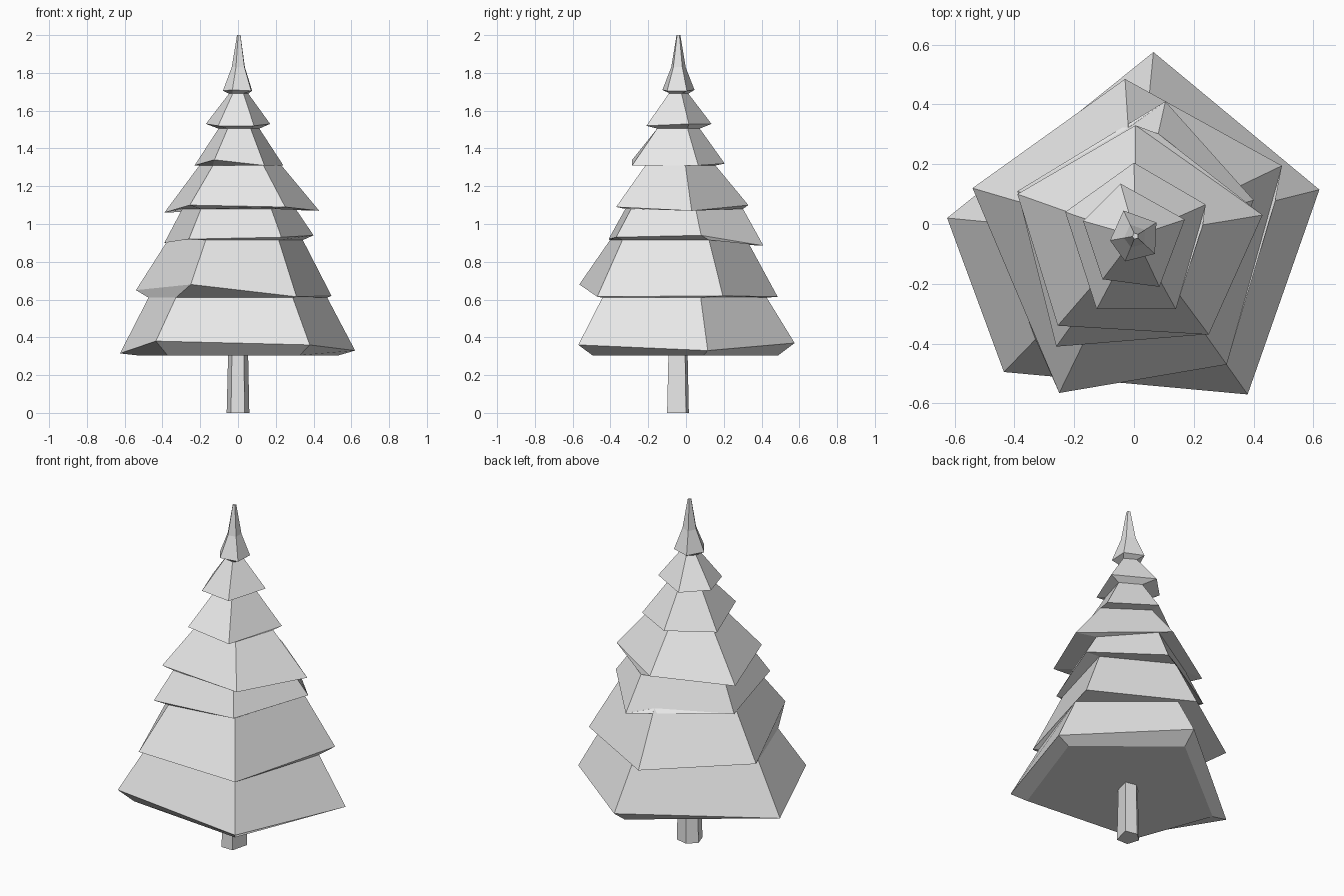
import bpy, bmesh
from mathutils import Vector

# Single flat colour
grey = bpy.data.materials.new("plain_grey")
grey.diffuse_color = (0.8, 0.8, 0.8, 1)

AXIS = Vector((0.005, -0.04))


def shrink(ring, factor, z):
    """Scaled level copy of a ring around the tree axis."""
    out = []
    for x, y, _ in ring:
        p = AXIS + (Vector((x, y)) - AXIS) * factor
        out.append((p.x, p.y, z))
    return out


def loft(name, rings):
    """Closed flat-shaded skin through a stack of rings."""
    bm = bmesh.new()
    loops = [[bm.verts.new(p) for p in ring] for ring in rings]
    for low, high in zip(loops, loops[1:]):
        n = len(low)
        for i in range(n):
            j = (i + 1) % n
            bm.faces.new((low[i], low[j], high[j], high[i]))
    bm.faces.new(loops[0][::-1])
    bm.faces.new(loops[-1])
    bmesh.ops.recalc_face_normals(bm, faces=bm.faces)
    mesh = bpy.data.meshes.new(name)
    bm.to_mesh(mesh)
    bm.free()
    mesh.materials.append(grey)
    obj = bpy.data.objects.new(name, mesh)
    bpy.context.collection.objects.link(obj)
    return obj


# Uneven five-cornered branch rims, each with its neck (scale, height)
tiers = []


def tier(neck_scale, neck_z, *rim):
    tiers.append((list(rim), shrink(rim, neck_scale, neck_z)))


tier(0.76, 0.61, (0.62, 0.115, 0.33), (0.065, 0.575, 0.37), (-0.625, 0.02, 0.315),
     (-0.435, -0.495, 0.38), (0.38, -0.57, 0.36))
tier(0.69, 0.915, (0.495, 0.195, 0.62), (-0.03, 0.485, 0.615), (-0.54, 0.12, 0.65),
     (-0.25, -0.565, 0.68), (0.31, -0.47, 0.615))
tier(0.76, 1.08, (0.40, 0.08, 0.94), (0.105, 0.41, 0.885), (-0.39, 0.11, 0.90),
     (-0.26, -0.41, 0.92), (0.23, -0.37, 0.93))
tier(0.53, 1.31, (0.43, 0.03, 1.07), (0.005, 0.33, 1.10), (-0.39, 0.10, 1.06),
     (-0.255, -0.34, 1.10), (0.25, -0.37, 1.09))
tier(0.46, 1.505, (0.24, 0.065, 1.31), (0.0, 0.205, 1.32), (-0.23, 0.04, 1.31),
     (-0.125, -0.285, 1.34), (0.14, -0.285, 1.31))
tier(0.30, 1.69, (0.17, 0.015, 1.53), (-0.045, 0.135, 1.53), (-0.17, 0.01, 1.53),
     (-0.105, -0.185, 1.52), (0.085, -0.21, 1.52))
tier(0.45, 1.83, (0.075, 0.005, 1.705), (-0.035, 0.045, 1.71), (-0.08, -0.055, 1.705),
     (-0.03, -0.125, 1.71), (0.07, -0.10, 1.705))

# Foliage: underside, alternating rims and necks, then the pointed top
rings = [shrink(tiers[0][0], 0.86, 0.305)]
for rim, neck in tiers:
    rings += [rim, neck]
rings.append(shrink(tiers[-1][0], 0.12, 2.0))
loft("foliage", rings)

# Trunk: five-sided post
foot = [(0.06, 0.0, 0), (-0.01, 0.015, 0), (-0.06, -0.03, 0), (-0.037, -0.1, 0), (0.035, -0.1, 0)]
loft("trunk", [foot, shrink(foot, 0.88, 0.32)])
